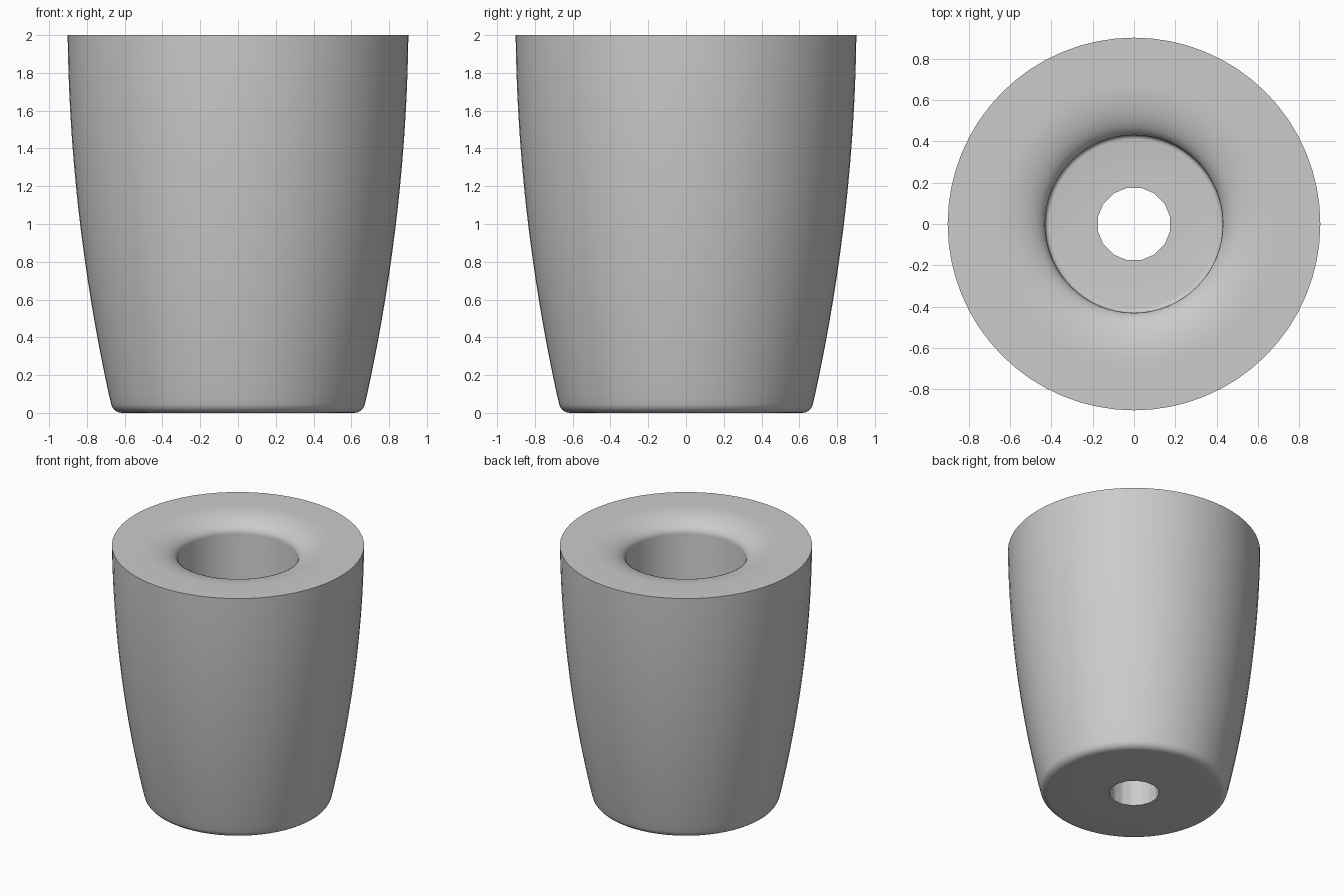
import bpy, bmesh
from math import pi, sin, cos, radians

if "Cube" in bpy.data.objects:
    bpy.data.objects.remove(bpy.data.objects["Cube"], do_unlink=True)

SIDES = 64
HOLE_SIDES = 16
HOLE_R = 0.178
FLOOR_Z = 0.3

# One plain grey for the whole pot
grey = bpy.data.materials.new("plain_grey")
grey.use_nodes = True
grey.diffuse_color = (0.6, 0.6, 0.6, 1)
grey.node_tree.nodes["Principled BSDF"].inputs["Base Color"].default_value = (0.6, 0.6, 0.6, 1)


def arc(cr, cz, a, b, start, end, steps):
    """Points on an elliptical arc in the radius/height plane."""
    angles = [radians(start + (end - start) * i / steps) for i in range(steps + 1)]
    return [(cr + a * cos(t), cz + b * sin(t)) for t in angles]


def wall(z):
    """Outer radius of the curved wall at a height."""
    u = 2 - z
    return 0.902 - 0.012 * u - 0.054 * u * u


# Closed cross-section: base, outer wall, flat rim, rolled lip, bore, floor
profile = [(HOLE_R, 0), (0.36, 0)]
profile += arc(wall(0.05) - 0.06, 0.06, 0.06, 0.06, -90, -10, 6)
profile += [(wall(z / 10), z / 10) for z in range(1, 21)]
profile += arc(0.68, 1.89, 0.25, 0.11, 90, 180, 12)
profile += arc(0.41, FLOOR_Z + 0.02, 0.02, 0.02, 0, -90, 4)
profile += [(HOLE_R, FLOOR_Z)]


def ring_point(r, z, i):
    """Point on a ring; the drain hole is a coarser polygon."""
    t = 2 * pi * i / SIDES
    if r == HOLE_R:
        step = 2 * pi / HOLE_SIDES
        offset = (t + step / 2) % step - step / 2
        r = r * cos(step / 2) / cos(offset)
    return (r * cos(t), r * sin(t), z)


# Revolve the cross-section
bm = bmesh.new()
rings = [[bm.verts.new(ring_point(r, z, i)) for i in range(SIDES)] for r, z in profile]
for k, ring in enumerate(rings):
    above = rings[(k + 1) % len(rings)]
    for i in range(SIDES):
        j = (i + 1) % SIDES
        bm.faces.new((ring[i], ring[j], above[j], above[i]))
bmesh.ops.recalc_face_normals(bm, faces=bm.faces)

mesh = bpy.data.meshes.new("pot_body")
bm.to_mesh(mesh)
bm.free()
mesh.materials.append(grey)
pot = bpy.data.objects.new("pot_body", mesh)
bpy.context.collection.objects.link(pot)

bpy.ops.object.select_all(action="DESELECT")
pot.select_set(True)
bpy.context.view_layer.objects.active = pot
bpy.ops.object.shade_smooth_by_angle(angle=radians(35))
